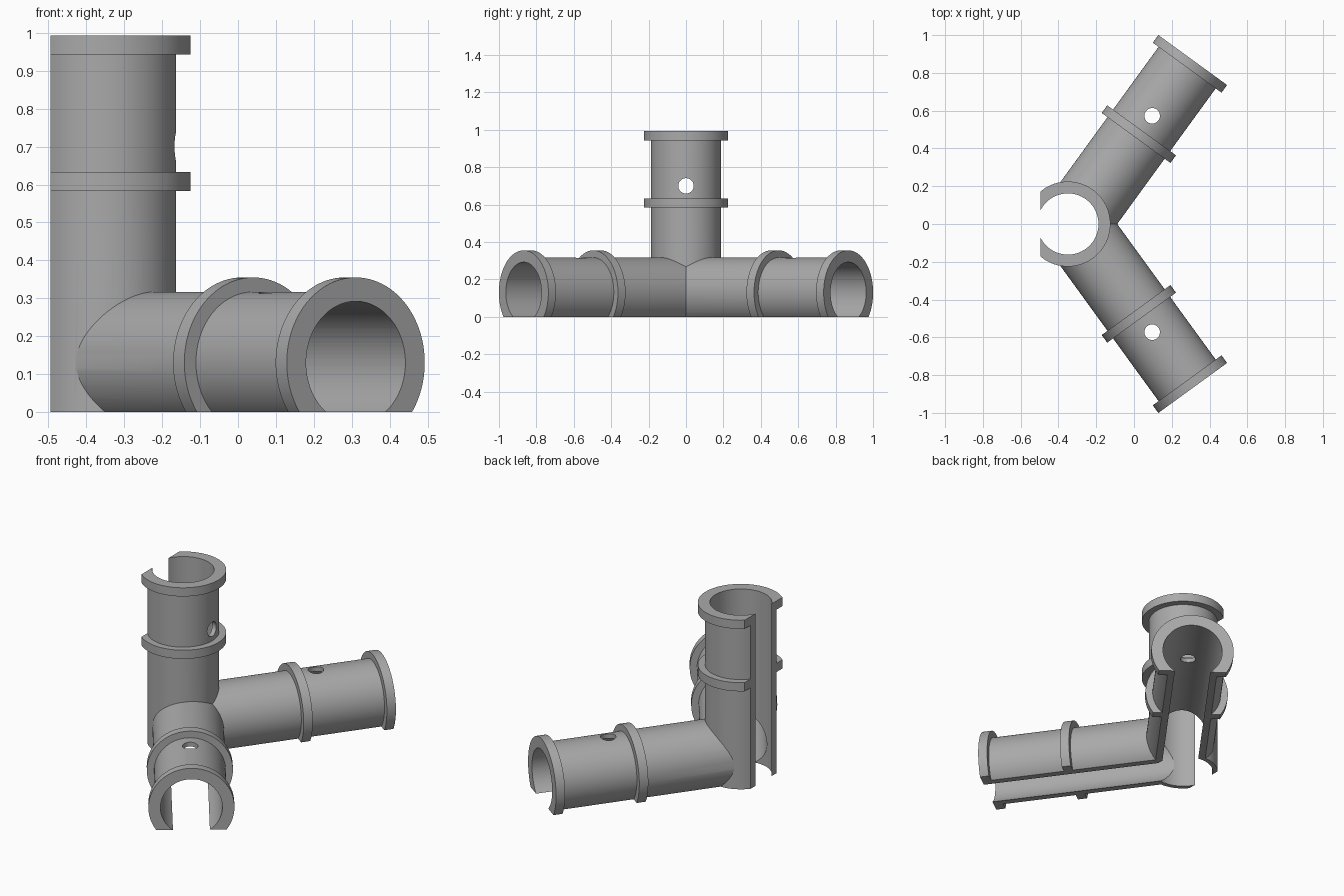
import bpy
from math import radians, sin, cos
from mathutils import Matrix, Vector

default = bpy.data.objects.get("Cube")
if default:
    bpy.data.objects.remove(default, do_unlink=True)

SEG = 96
TUBE_R, RING_R, BORE_R, PIN_R = 0.187, 0.225, 0.162, 0.041
RING_W = 0.05
AXIS_Z = 0.13

grey = bpy.data.materials.new("plain grey")
grey.use_nodes = True
colour = (0.4, 0.4, 0.4, 1)
grey.diffuse_color = colour
grey.node_tree.nodes["Principled BSDF"].inputs["Base Color"].default_value = colour


def lathe(name, profile, matrix):
    """Closed solid of revolution about local z from (radius, height) rings."""
    verts, faces = [], []
    for r, h in profile:
        for i in range(SEG):
            a = radians(360) * i / SEG
            verts.append(matrix @ Vector((r * cos(a), r * sin(a), h)))
    for k in range(len(profile) - 1):
        for i in range(SEG):
            j = (i + 1) % SEG
            faces.append((k * SEG + i, k * SEG + j, (k + 1) * SEG + j, (k + 1) * SEG + i))
    faces.append(tuple(reversed(range(SEG))))
    faces.append(tuple(range(len(verts) - SEG, len(verts))))
    mesh = bpy.data.meshes.new(name)
    mesh.from_pydata(verts, [], faces)
    mesh.materials.append(grey)
    obj = bpy.data.objects.new(name, mesh)
    bpy.context.collection.objects.link(obj)
    return obj


def rod(name, radius, start, end, matrix):
    return lathe(name, [(radius, start), (radius, end)], matrix)


def collared_tube(name, start, collar, end, matrix):
    """Tube body with one collar midway and one flush with its end."""
    profile = [(TUBE_R, start)]
    for top in (collar, end):
        low = top - RING_W
        profile += [(TUBE_R, low), (RING_R, low), (RING_R, top)]
        if top != end:
            profile.append((TUBE_R, top))
    return lathe(name, profile, matrix)


def block(name, centre, size):
    bpy.ops.mesh.primitive_cube_add(size=1, location=centre)
    obj = bpy.context.object
    obj.name = name
    obj.scale = size
    return obj


# Upright tube with its bore and sideways pin hole
upright = Matrix.Translation((-0.35, 0, 0))
connector = collared_tube("corner_connector", -0.1, 0.633, 0.993, upright)
solids = []
cutters = [rod("upright_bore", BORE_R, -0.2, 1.2, upright),
           rod("upright_pin_hole", PIN_R, 0, 0.4,
               Matrix.Translation((-0.35, 0, 0.7)) @ Matrix.Rotation(radians(90), 4, "Y"))]

# Two mirrored arms spread in the ground plane, each with a bore and top pin hole
for side, sign in (("left", 1), ("right", -1)):
    arm = (Matrix.Translation((-0.32, 0, AXIS_Z))
           @ Matrix.Rotation(sign * radians(54), 4, "Z")
           @ Matrix.Rotation(radians(90), 4, "Y"))
    solids.append(collared_tube(side + "_arm", 0, 0.613, 1.073, arm))
    cutters.append(rod(side + "_arm_bore", BORE_R, 0, 1.2, arm))
    hole = Matrix.Translation(arm @ Vector((0, 0, 0.708)))
    cutters.append(rod(side + "_arm_pin_hole", PIN_R, 0, 0.4, hole))

# Flat cuts that open the slots underneath and behind
cutters.append(block("underside_cut", (0, 0, -0.5), (3, 3, 1)))
cutters.append(block("back_cut", (-0.995, 0, 0.5), (1, 3, 3)))

bpy.context.view_layer.update()
bpy.ops.object.select_all(action="DESELECT")
bpy.context.view_layer.objects.active = connector
connector.select_set(True)
for operation, parts in (("UNION", solids), ("DIFFERENCE", cutters)):
    for part in parts:
        part.hide_render = True
        mod = connector.modifiers.new(part.name, "BOOLEAN")
        mod.operation = operation
        mod.solver = "EXACT"
        mod.object = part
        bpy.ops.object.modifier_apply(modifier=mod.name)
        bpy.data.objects.remove(part, do_unlink=True)

# One material everywhere, crisp edges between smooth walls
connector.data.materials.clear()
connector.data.materials.append(grey)
for face in connector.data.polygons:
    face.material_index = 0
bpy.ops.object.shade_smooth_by_angle(angle=radians(30))
